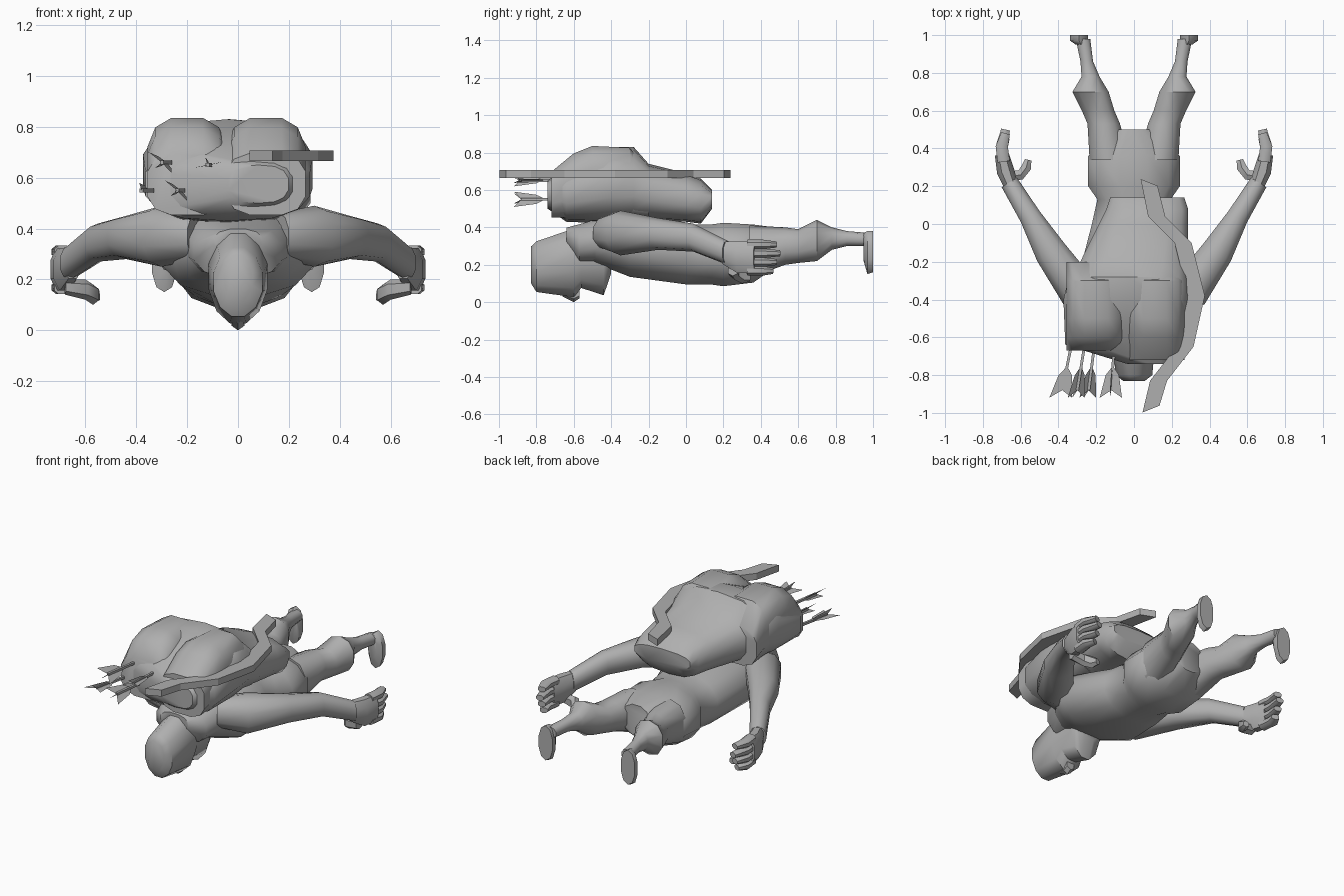
import bpy, bmesh, math
from mathutils import Vector

cube = bpy.data.objects.get("Cube")
if cube:
    bpy.data.objects.remove(cube, do_unlink=True)

colour = (.43, .43, .43, 1)
grey = bpy.data.materials.new("plain_grey")
grey.use_nodes = True
grey.diffuse_color = colour
shader = next(n for n in grey.node_tree.nodes if n.type == 'BSDF_PRINCIPLED')
shader.inputs["Base Color"].default_value = colour


def finish(name, bm, smooth=45, mirror=False):
    """Turn the bmesh into a named object with the shared material."""
    bmesh.ops.recalc_face_normals(bm, faces=bm.faces)
    mesh = bpy.data.meshes.new(name)
    bm.to_mesh(mesh)
    bm.free()
    mesh.materials.append(grey)
    ob = bpy.data.objects.new(name, mesh)
    bpy.context.collection.objects.link(ob)
    if smooth:
        bpy.ops.object.select_all(action='DESELECT')
        ob.select_set(True)
        bpy.context.view_layer.objects.active = ob
        bpy.ops.object.shade_smooth_by_angle(angle=math.radians(smooth))
    if mirror:
        ob.modifiers.new("Mirror", 'MIRROR')


def signed_power(value, power):
    return math.copysign(abs(value) ** power, value)


def loft(bm, sections, sides=10, power=.9, turn=True):
    """Skin upright rings; each section is x, y, low z, high z, half width."""
    centres = [Vector((s[0], s[1], 0)) for s in sections]
    last = len(centres) - 1
    rings = []
    for i, (x, y, low, high, half_width) in enumerate(sections):
        across = Vector((1, 0, 0))
        if turn:
            along = centres[min(i + 1, last)] - centres[max(i - 1, 0)]
            across = Vector((along.y, -along.x, 0)).normalized()
        ring = []
        for k in range(sides):
            angle = math.tau * (k + .5) / sides
            point = centres[i] + across * half_width * signed_power(math.cos(angle), power)
            point.z = (low + high) / 2 + (high - low) / 2 * signed_power(math.sin(angle), power)
            ring.append(bm.verts.new(point))
        rings.append(ring)
    for a, b in zip(rings, rings[1:]):
        for k in range(sides):
            following = (k + 1) % sides
            bm.faces.new((a[k], a[following], b[following], b[k]))
    bm.faces.new(rings[0])
    bm.faces.new(rings[-1])


def part(name, sections, sides=10, power=.9, mirror=False, turn=True):
    bm = bmesh.new()
    loft(bm, sections, sides, power, turn)
    finish(name, bm, mirror=mirror)


def centred(rows):
    return [(0, *row) for row in rows]


# Torso, chest down
part("torso", centred([
    (-.5, .2, .43, .18), (-.4, .17, .46, .26), (-.3, .13, .49, .31),
    (0, .09, .42, .23), (.13, .09, .42, .2), (.2, .08, .43, .25),
    (.36, .1, .42, .25), (.5, .2, .4, .1)]), sides=12)

# Head with beard, nose and hood
part("head", centred([
    (-.83, .1, .3, .06), (-.8, .05, .33, .1), (-.6, .02, .4, .12),
    (-.56, .07, .42, .11), (-.44, .03, .44, .11), (-.4, .15, .44, .12)]),
    sides=12, power=1)
part("nose", centred([(-.66, .03, .07, .02), (-.6, 0, .08, .03),
                      (-.57, .02, .08, .03)]), sides=6)
part("hood", centred([(-.64, .3, .4, .1), (-.57, .2, .42, .18),
                      (-.4, .2, .47, .22)]), sides=12)

# Arms swept back and out
part("arms", [
    (.16, -.42, .28, .46, .09), (.3, -.35, .25, .49, .11),
    (.44, -.15, .28, .45, .09), (.55, .04, .27, .42, .06),
    (.66, .22, .2, .33, .05)], mirror=True)

# Hands with four curled fingers and a thumb
bm = bmesh.new()
loft(bm, [(.65, .2, .2, .33, .04), (.68, .28, .15, .33, .05),
          (.7, .37, .15, .33, .04)], sides=8)
for finger, reach in enumerate((.46, .48, .5, .48)):
    low = .14 + .047 * finger
    high = low + .055
    loft(bm, [(.69, .33, low, high, .035), (.7, .41, low, high, .035),
              (.68, reach, low + .01, high - .01, .025)], sides=8)
loft(bm, [(.68, .25, .14, .2, .03), (.6, .26, .12, .2, .03),
          (.57, .3, .1, .18, .03), (.56, .34, .11, .15, .02)], sides=6)
finish("hands", bm, mirror=True)

# Legs, boots and hanging feet
part("legs", [
    (.13, .34, .13, .41, .11), (.16, .53, .2, .4, .09),
    (.19, .6, .21, .39, .09), (.23, .7, .22, .44, .1),
    (.23, .78, .28, .4, .05), (.25, .86, .3, .38, .035),
    (.27, .98, .3, .37, .04)], mirror=True, turn=False)
part("feet", [(.28, .95, .22, .37, .03), (.29, .97, .15, .38, .05),
              (.29, 1, .16, .38, .05)], mirror=True, turn=False)

# One broad sack on the back
part("back_sack", [
    (.08, -.74, .5, .65, .12), (-.04, -.64, .43, .72, .33),
    (-.04, -.4, .42, .83, .34), (-.03, -.28, .43, .83, .32),
    (0, -.2, .44, .74, .29), (.05, 0, .43, .69, .24),
    (.07, .08, .42, .66, .22), (.07, .14, .5, .6, .2)],
    sides=14, power=.75, turn=False)

# Two rounded bundles swelling from the front of the sack
bundle_tops = [(-.6, .8), (-.5, .84), (-.3, .83), (-.2, .7)]
for name, x, front in (("left_bundle", .11, -.72), ("right_bundle", -.2, -.67)):
    part(name, [(x, y, .45, top, .16) for y, top in [(front, .7)] + bundle_tops],
         sides=12, power=.7, turn=False)

# Bow lying flat across the sack
bow_path = [(.09, -.98), (.13, -.83), (.27, -.65), (.33, -.38),
            (.26, -.1), (.12, .04), (.08, .22)]
bm = bmesh.new()
outer, inner = [[bm.verts.new((x + side, y + side * tilt, .665))
                 for (x, y), tilt in zip(bow_path, (.4, 0, 0, 0, 0, 0, -.4))]
                for side in (.045, -.045)]
strip = [bm.faces.new((outer[i], outer[i + 1], inner[i + 1], inner[i]))
         for i in range(len(bow_path) - 1)]
raised = bmesh.ops.extrude_face_region(bm, geom=strip)
top_verts = [v for v in raised["geom"] if isinstance(v, bmesh.types.BMVert)]
bmesh.ops.translate(bm, verts=top_verts, vec=(0, 0, .042))
finish("bow", bm, smooth=0)

# Arrows with two broad vanes and a narrow one
bm = bmesh.new()
for x, z, roll in ((-.38, .55, 0), (-.3, .66, 2.4), (-.24, .55, 2.4), (-.12, .65, .2)):
    start, end = Vector((x * .85, -.6, z)), Vector((x, -.88, z))
    loft(bm, [(p.x, p.y, z - .01, z + .01, .01) for p in (start, end)], sides=4)
    axis = (end - start).normalized()
    for turn, width in ((0, .06), (math.pi, .06), (math.pi / 2, .03)):
        out = Vector((math.cos(roll + turn), 0, math.sin(roll + turn))) * width
        corners = (end - axis * .13, end - axis * .08 + out * .6,
                   end + axis * .04 + out, end)
        bm.faces.new([bm.verts.new(corner) for corner in corners])
finish("arrows", bm, smooth=0)
